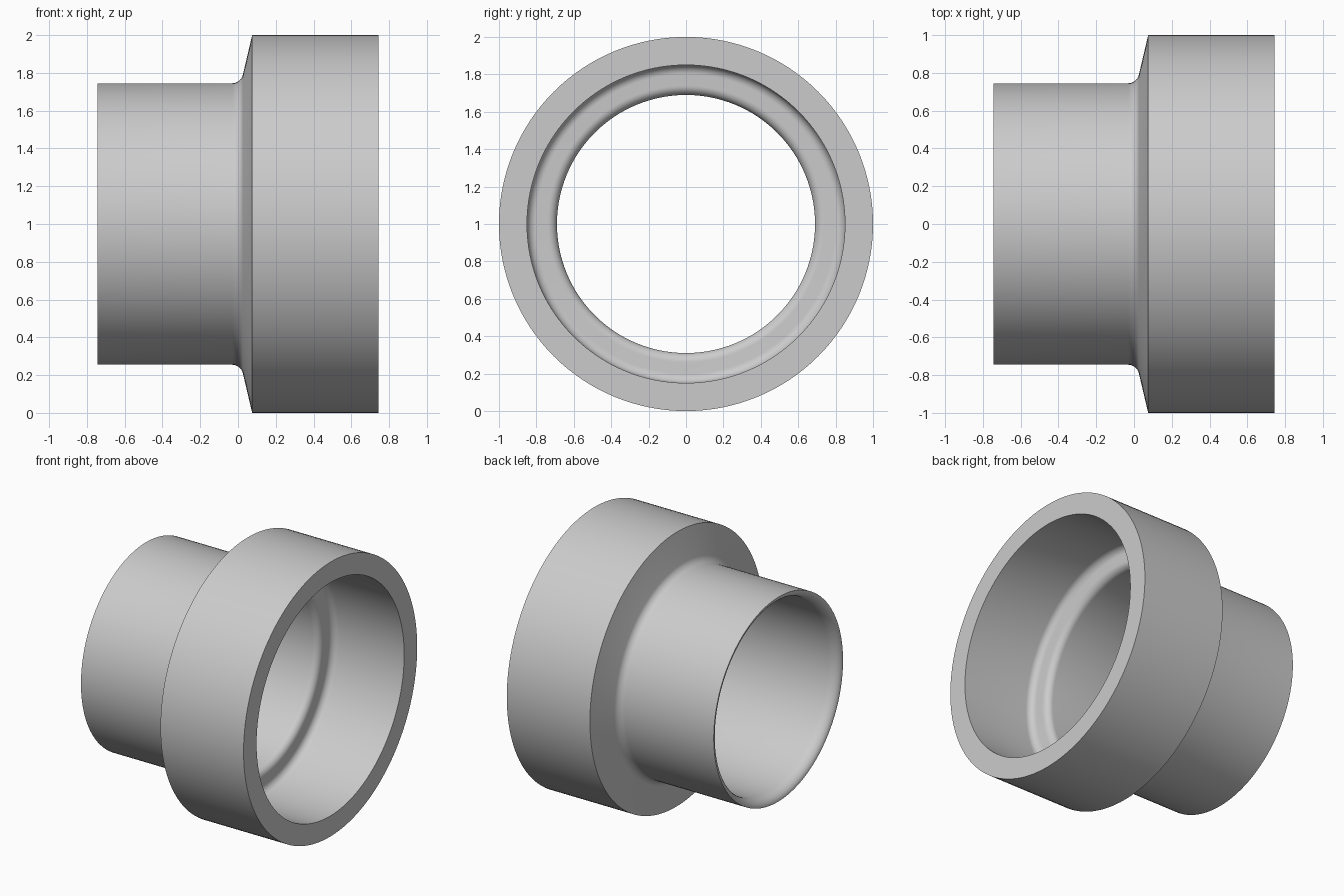
import bpy
import bmesh
import math
from mathutils import Vector

default = bpy.data.objects.get("Cube")
if default:
    bpy.data.objects.remove(default, do_unlink=True)

SEGMENTS = 128
END = 0.745          # half length along x
RIM = 1.0            # outer radius of the wide collar
PIPE = 0.745         # outer radius of the narrow pipe
BORE = 0.69          # inner radius of the narrow pipe
SOCKET = 0.85        # inner radius of the wide collar
STEP = 0.17          # x position of the inner step


def fillet(before, corner, after, size_in, size_out, steps=8):
    """Rounded corner as (x, radius) points, tangent to both neighbours."""
    a, c, b = Vector(before), Vector(corner), Vector(after)
    start = c + (a - c).normalized() * size_in
    finish = c + (b - c).normalized() * size_out
    points = []
    for i in range(steps + 1):
        t = i / steps * math.pi / 2
        points.append(c + (start - c) * (1 - math.sin(t)) + (finish - c) * (1 - math.cos(t)))
    return points


def lathe(name, profile, material):
    """Revolve a closed (x, radius) profile about the x axis."""
    bm = bmesh.new()
    rings = []
    for i in range(SEGMENTS):
        a = 2 * math.pi * i / SEGMENTS
        rings.append([bm.verts.new((x, r * math.cos(a), r * math.sin(a))) for x, r in profile])
    n = len(profile)
    for i, ring in enumerate(rings):
        nxt = rings[(i + 1) % SEGMENTS]
        for j in range(n):
            k = (j + 1) % n
            bm.faces.new((ring[j], ring[k], nxt[k], nxt[j]))
    bmesh.ops.recalc_face_normals(bm, faces=bm.faces)
    mesh = bpy.data.meshes.new(name)
    bm.to_mesh(mesh)
    bm.free()
    mesh.materials.append(material)
    obj = bpy.data.objects.new(name, mesh)
    bpy.context.collection.objects.link(obj)
    return obj


grey = bpy.data.materials.new("light_grey")
grey.use_nodes = True
colour = (0.6, 0.6, 0.6, 1)
grey.diffuse_color = colour
grey.node_tree.nodes["Principled BSDF"].inputs["Base Color"].default_value = colour

# Outside: narrow pipe, blended shoulder, wide collar
pipe_end = (-END, PIPE)
shoulder = (0.015, PIPE)
collar_back = (0.075, RIM)
profile = [pipe_end]
profile += fillet(pipe_end, shoulder, collar_back, 0.045, 0.045)
profile += [collar_back, (END, RIM), (END, SOCKET)]

# Inside: socket, rounded step, bore, rounded mouth thinning to the pipe end
socket_floor = (STEP, SOCKET)
bore_edge = (STEP, BORE)
bore_end = (-END, BORE)
profile += fillet((END, SOCKET), socket_floor, bore_edge, 0.05, 0.05)
profile += fillet(socket_floor, bore_edge, bore_end, 0.05, 0.05)
profile += fillet(bore_edge, bore_end, pipe_end, 0.08, PIPE - BORE)[:-1]

body = lathe("stepped_pipe_sleeve", profile, grey)
body.location.z = RIM

bpy.ops.object.select_all(action='DESELECT')
body.select_set(True)
bpy.context.view_layer.objects.active = body
bpy.ops.object.shade_smooth_by_angle(angle=math.radians(30))
